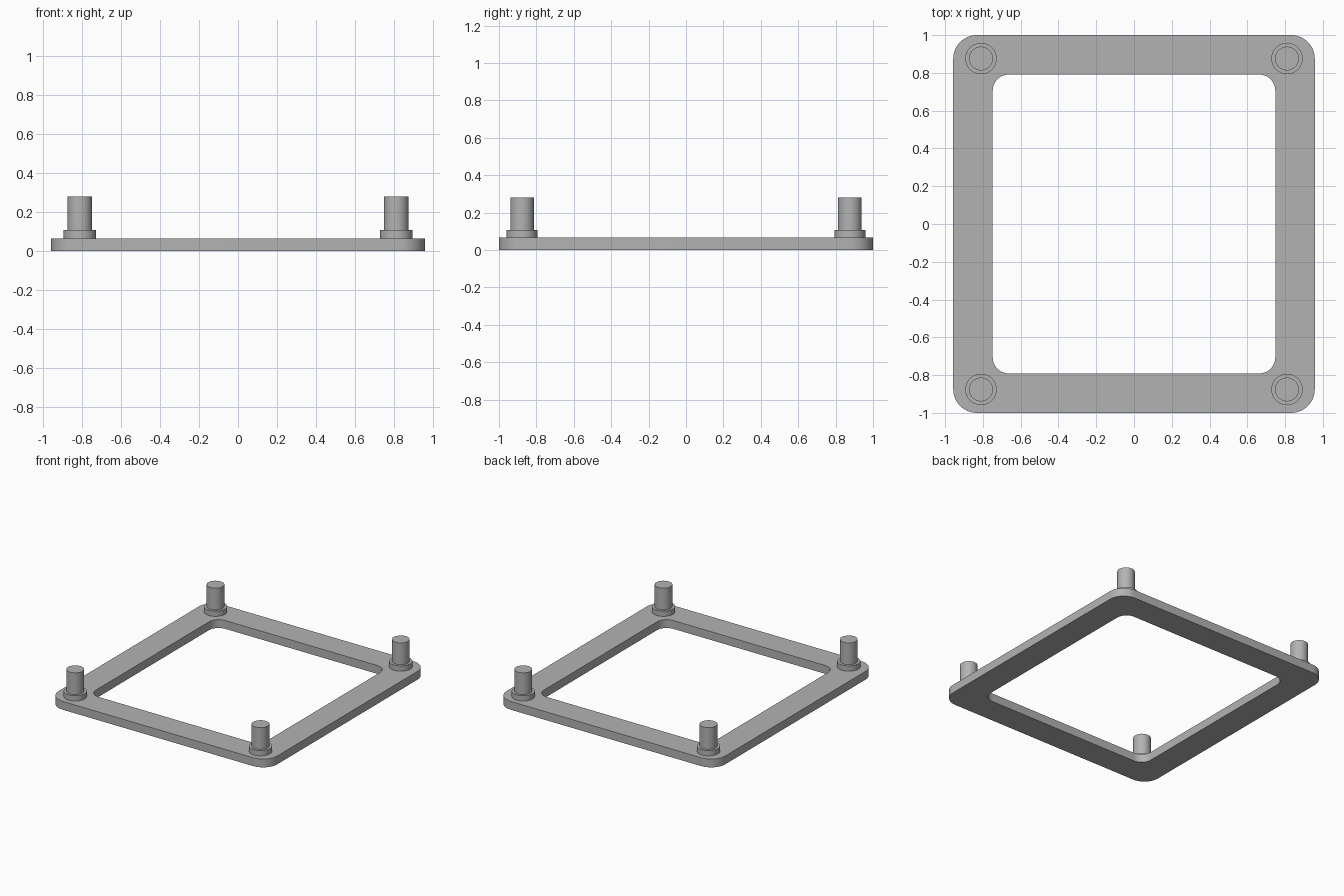
import bpy, bmesh, math

cube = bpy.data.objects.get("Cube")
if cube:
    bpy.data.objects.remove(cube, do_unlink=True)

grey = bpy.data.materials.new("plain grey")
grey.use_nodes = True
colour = (0.45, 0.45, 0.45, 1)
grey.diffuse_color = colour
grey.node_tree.nodes["Principled BSDF"].inputs["Base Color"].default_value = colour

PLATE_TOP = 0.066
COLLAR_TOP = 0.108
PEG_TOP = 0.28


def rounded_rectangle(half_x, half_y, radius, steps=12):
    """Outline points of a rounded rectangle, counter-clockwise."""
    points = []
    for quarter, (sx, sy) in enumerate([(1, 1), (-1, 1), (-1, -1), (1, -1)]):
        for i in range(steps + 1):
            a = (quarter + i / steps) * math.pi / 2
            points.append((sx * (half_x - radius) + radius * math.cos(a),
                           sy * (half_y - radius) + radius * math.sin(a)))
    return points


def add_object(name, bm):
    bmesh.ops.recalc_face_normals(bm, faces=bm.faces)
    mesh = bpy.data.meshes.new(name)
    bm.to_mesh(mesh)
    bm.free()
    mesh.materials.append(grey)
    obj = bpy.data.objects.new(name, mesh)
    bpy.context.collection.objects.link(obj)
    bpy.ops.object.select_all(action="DESELECT")
    obj.select_set(True)
    bpy.context.view_layer.objects.active = obj
    bpy.ops.object.shade_smooth_by_angle(angle=math.radians(30))
    return obj


# Base frame: a rectangular section swept between outer and inner outlines
bm = bmesh.new()
outer = rounded_rectangle(0.957, 1.0, 0.125)
inner = rounded_rectangle(0.748, 0.791, 0.085)
rings = [[bm.verts.new((x, y, z)) for x, y in outline]
         for outline, z in [(outer, 0), (outer, PLATE_TOP),
                            (inner, PLATE_TOP), (inner, 0)]]
count = len(outer)
for r in range(4):
    a, b = rings[r], rings[(r + 1) % 4]
    for i in range(count):
        j = (i + 1) % count
        bm.faces.new((a[i], a[j], b[j], b[i]))
add_object("base_frame", bm)


def cylinder(name, x, y, radius, bottom, top):
    bm = bmesh.new()
    bmesh.ops.create_cone(bm, cap_ends=True, segments=48, radius1=radius,
                          radius2=radius, depth=top - bottom)
    bmesh.ops.translate(bm, verts=bm.verts, vec=(x, y, (bottom + top) / 2))
    add_object(name, bm)


# Stepped corner posts: wide collar with a narrower peg
for sx, side in ((1, "left"), (-1, "right")):
    for sy, end in ((-1, "front"), (1, "back")):
        x, y = sx * 0.81, sy * 0.876
        cylinder(f"{end}_{side}_collar", x, y, 0.083, PLATE_TOP, COLLAR_TOP)
        cylinder(f"{end}_{side}_peg", x, y, 0.063, COLLAR_TOP, PEG_TOP)
